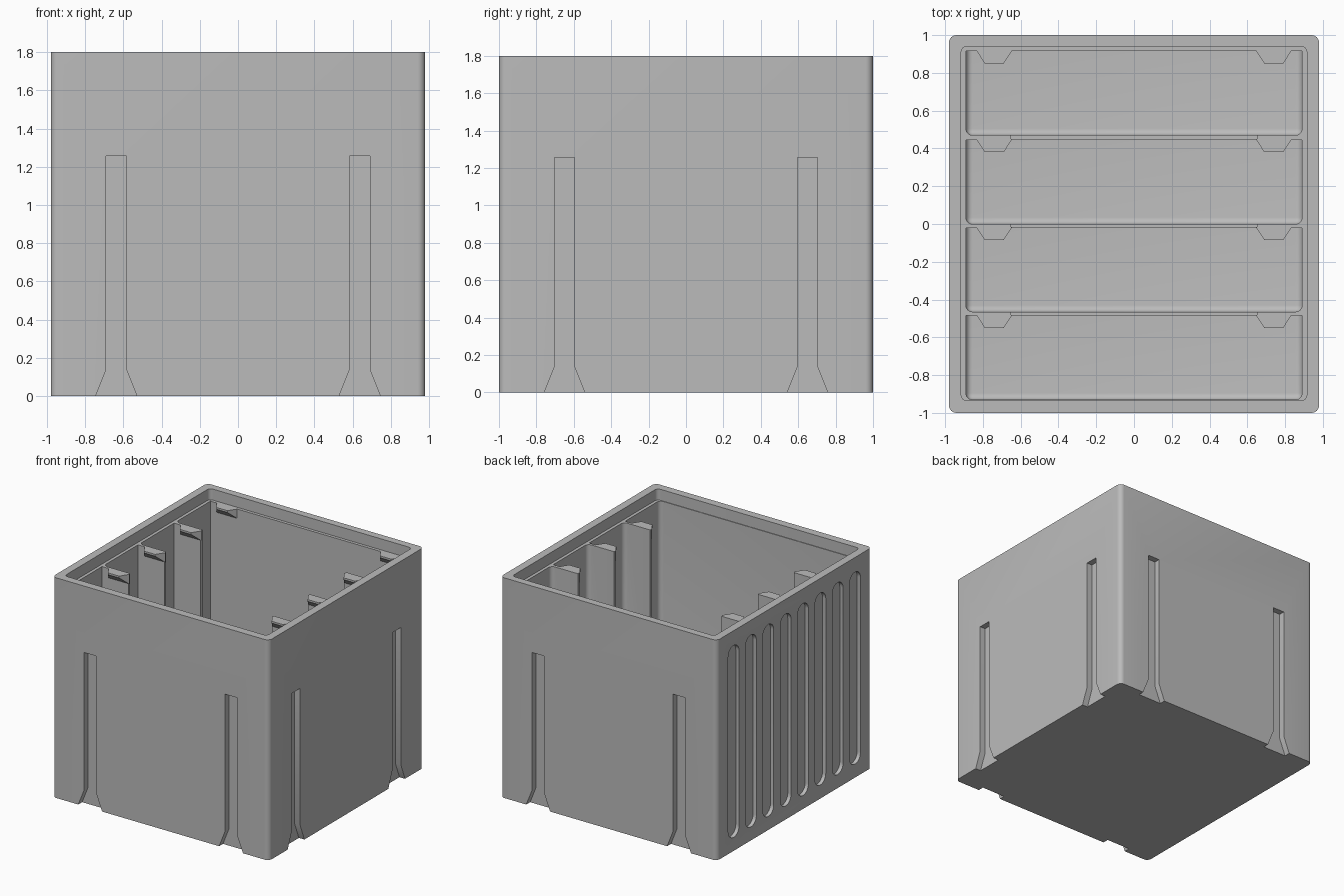
import bpy, bmesh, math

if "Cube" in bpy.data.objects:
    bpy.data.objects.remove(bpy.data.objects["Cube"], do_unlink=True)

grey = bpy.data.materials.new("plain_grey")
grey.use_nodes = True
GREY = (0.5, 0.5, 0.5, 1)
grey.diffuse_color = GREY
grey.node_tree.nodes["Principled BSDF"].inputs["Base Color"].default_value = GREY


def finish(name, bm):
    bmesh.ops.recalc_face_normals(bm, faces=bm.faces)
    mesh = bpy.data.meshes.new(name)
    bm.to_mesh(mesh)
    bm.free()
    obj = bpy.data.objects.new(name, mesh)
    bpy.context.collection.objects.link(obj)
    mesh.materials.append(grey)
    return obj


def box(name, lo, hi, radius=0, pick=None):
    """Box between two corners; edges accepted by pick(direction, middle) are rounded."""
    bm = bmesh.new()
    bmesh.ops.create_cube(bm, size=1)
    for v in bm.verts:
        v.co = [(a + b) / 2 + c * (b - a) for a, b, c in zip(lo, hi, v.co)]
    if radius:
        center = [(a + b) / 2 for a, b in zip(lo, hi)]
        chosen = []
        for e in bm.edges:
            d = e.verts[0].co - e.verts[1].co
            axis = max(range(3), key=lambda i: abs(d[i]))
            mid = (e.verts[0].co + e.verts[1].co) / 2
            if pick(axis, [m - c for m, c in zip(mid, center)]):
                chosen.append(e)
        bmesh.ops.bevel(bm, geom=chosen, offset=radius, segments=6,
                        profile=0.5, affect='EDGES')
    return finish(name, bm)


def prism(name, outline, place, near, far):
    """Extrude a 2D outline; place(u, v, depth) maps it into space."""
    bm = bmesh.new()
    rings = [[bm.verts.new(place(u, v, d)) for u, v in outline] for d in (near, far)]
    for ring in rings:
        bm.faces.new(ring)
    n = len(outline)
    for i in range(n):
        j = (i + 1) % n
        bm.faces.new((rings[0][i], rings[0][j], rings[1][j], rings[1][i]))
    return finish(name, bm)


def cut(target, cutter):
    cutter.hide_render = True
    mod = target.modifiers.new("cut", 'BOOLEAN')
    mod.operation = 'DIFFERENCE'
    mod.solver = 'EXACT'
    mod.object = cutter
    bpy.context.view_layer.objects.active = target
    bpy.ops.object.modifier_apply(modifier=mod.name)
    bpy.data.objects.remove(cutter, do_unlink=True)


HX, HY, TOP, LEDGE, FLOOR = 0.98, 1.0, 1.8, 1.71, 0.09
upright = lambda axis, m: axis == 2

# Outer body with rounded upright corners and a stepped rim
body = box("box_body", (-HX, -HY, 0), (HX, HY, TOP), 0.04, upright)
cut(body, box("rim_cutter", (-0.915, -0.935, LEDGE), (0.915, 0.94, TOP + 0.1), 0.03, upright))

# Four compartments, rounded along the floor and front corners
def scoop(axis, m):
    front = m[1] < -0.01
    low = m[2] < -0.01
    return (axis == 2 and front) or (axis == 0 and front and low) or (axis == 1 and low)

backs = (0.915, 0.445, -0.02, -0.485)
for y in backs:
    cut(body, box("compartment_cutter", (-0.89, y - 0.445, FLOOR), (0.89, y, TOP), 0.035, scoop))

# Wide opening through the middle of the dividers
cut(body, box("divider_cutter", (-0.65, -0.6, 0.5), (0.65, 0.6, TOP)))

# Flared slots on the front, back and left sides
SLOT = [(-0.108, -0.05), (0.108, -0.05), (0.108, 0), (0.054, 0.135),
        (0.054, 1.257), (-0.054, 1.257), (-0.054, 0.135), (-0.108, 0)]
DEPTH = 0.05
for s in (-1, 1):
    for side in (-1, 1):
        cut(body, prism("slot_cutter", SLOT,
                        lambda u, v, d: (u + s * 0.637, side * d, v), HY - DEPTH, HY + 0.1))
    cut(body, prism("slot_cutter", SLOT,
                    lambda u, v, d: (d, u + s * 0.65, v), HX - DEPTH, HX + 0.1))

# Eight round-ended grooves on the right side
R = 0.07
capsule = []
for mid, start in ((1.61, 0), (0.18, math.pi)):
    for k in range(13):
        a = start + math.pi * k / 12
        capsule.append((R * math.cos(a), mid + R * math.sin(a)))
for i in range(8):
    y = (i - 3.5) * 0.224
    cut(body, prism("groove_cutter", capsule,
                    lambda u, v, d: (-d, u + y, v), HX - 0.03, HX + 0.1))

# Wedge tabs at the top of each divider
tabs = bmesh.new()
for y in backs:
    for s in (-1, 1):
        points = []
        for half, depth, drop in ((0.095, -0.004, 0.08), (0.05, 0.065, 0.015)):
            for e in (-1, 1):
                for z in (LEDGE, LEDGE - drop):
                    points.append(tabs.verts.new((s * 0.74 + e * half, y - depth, z)))
        bmesh.ops.convex_hull(tabs, input=points)
bmesh.ops.dissolve_limit(tabs, angle_limit=0.01, verts=tabs.verts, edges=tabs.edges)
tab_obj = finish("divider_tabs", tabs)

# Smooth the rounded areas, keep edges crisp
for obj in (body, tab_obj):
    bpy.ops.object.select_all(action='DESELECT')
    obj.select_set(True)
    bpy.context.view_layer.objects.active = obj
    bpy.ops.object.shade_smooth_by_angle(angle=math.radians(30))
